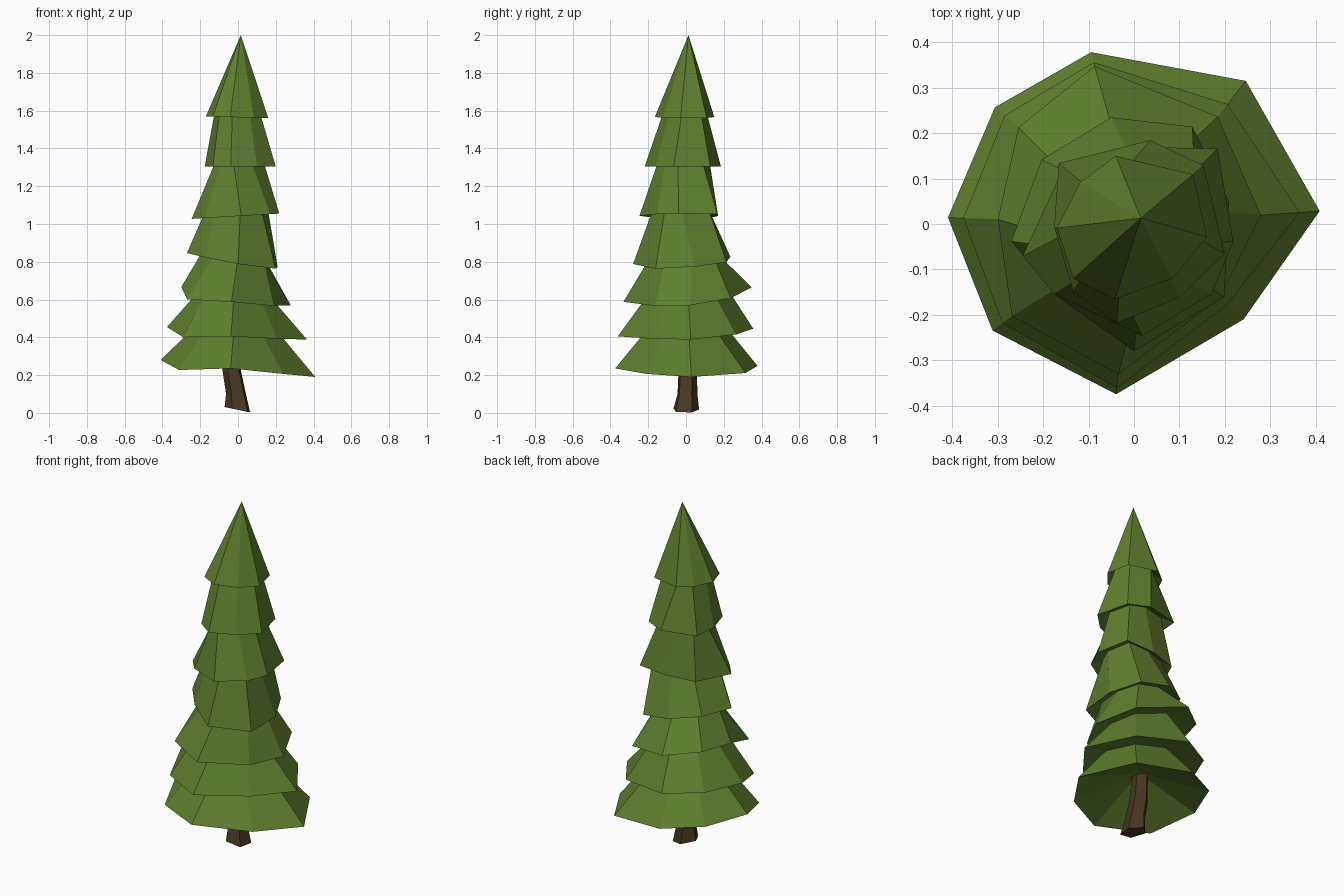
import bpy, bmesh, math

if "Cube" in bpy.data.objects:
    bpy.data.objects.remove(bpy.data.objects["Cube"])

def material(name, col):
    m = bpy.data.materials.new(name)
    m.diffuse_color = (*col, 1)
    m.use_nodes = True
    m.node_tree.nodes["Principled BSDF"].inputs["Base Color"].default_value = m.diffuse_color
    return m

def make_object(name, bm, mat):
    bmesh.ops.recalc_face_normals(bm, faces=bm.faces)
    me = bpy.data.meshes.new(name)
    bm.to_mesh(me)
    bm.free()
    me.materials.append(mat)
    ob = bpy.data.objects.new(name, me)
    bpy.context.collection.objects.link(ob)
    return ob

def bridge(bm, a, b):
    n = len(a)
    for i in range(n):
        bm.faces.new((a[i], a[(i + 1) % n], b[(i + 1) % n], b[i]))

green = material("needle green", (0.112, 0.213, 0.027))
brown = material("bark brown", (0.068, 0.039, 0.016))

# Rim directions: the lower tiers share one set, the upper ones are twisted
LOW = [4, 52, 104, 140, 178, 217, 264, 319]
MID = [13, 59, 102, 145, 188, 223, 270, 321]
# Branch tiers, top to bottom: height, tilt in x and y, inner ratio, front-left droop, angles, radii
TIERS = [
    (1.565, -.03, 0.00, 0.72, 0, [-10, 40, 105, 142, 183, 222, 256, 305],
     [.163, .17, .155, .15, .17, .18, .17, .147]),
    (1.305, 0.00, 0.00, 0.67, 0, [-18, 40, 79, 141, 182, 228, 260, 302],
     [.21, .20, .188, .213, .176, .20, .222, .19]),
    (1.042, 0.06, 0.00, 0.72, 0, [-10, 42, 88, 140, 196, 221, 274, 318],
     [.222, .248, .17, .20, .255, .234, .247, .23]),
    (0.805, -.16, 0.06, 0.68, 0, MID, [.215, .25, .24, .248, .273, .233, .28, .256]),
    (0.615, -.17, 0.10, 0.60, .04, LOW, [.28, .30, .358, .332, .30, .337, .333, .25]),
    (0.42, -.09, 0.05, 0.57, .035, LOW, [.366, .335, .367, .372, .376, .363, .363, .272]),
    (0.235, -.11, 0.01, 0.16, .04, LOW, [.41, .40, .39, .40, .41, .39, .377, .32]),
]

bm = bmesh.new()
previous = None
for k, (z, tx, ty, ratio, droop, angles, radii) in enumerate(TIERS):
    rim, inner = [], []
    last = k == len(TIERS) - 1
    for i, (ang, r) in enumerate(zip(angles, radii)):
        t = math.radians(ang)
        x, y = r * math.cos(t), r * math.sin(t)
        low = droop if i == 5 else 0
        rim.append(bm.verts.new((x, y, z + tx * x + ty * y - low)))
        # underside ring, also the top of the next tier
        xi, yi = x * ratio, y * ratio
        lift = 0.13 if last else 0.03
        inner.append(bm.verts.new((xi - (0.03 if last else 0), yi, z + tx * xi + ty * yi + lift)))
    if previous is None:
        tip = bm.verts.new((0.015, 0.013, 2.0))
        for i in range(8):
            bm.faces.new((rim[i], rim[(i + 1) % 8], tip))
    else:
        bridge(bm, previous, rim)
    bridge(bm, rim, inner)
    previous = inner
bm.faces.new(previous)
make_object("foliage", bm, green)

# Trunk: leaning five-sided post with a flared, slanted foot
bm = bmesh.new()
previous = None
for z, cx, cy, r, slant in [(0.016, 0, -.002, .072, -.21),
                            (0.10, -.008, .005, .056, 0),
                            (0.22, -.03, .007, .052, 0),
                            (0.38, -.04, .007, .045, 0)]:
    ring = []
    for i in range(5):
        t = math.radians(-45 + 72 * i)
        x, y = r * math.cos(t), r * math.sin(t)
        ring.append(bm.verts.new((cx + x, cy + y, z + slant * x)))
    if previous:
        bridge(bm, previous, ring)
    else:
        bm.faces.new(ring)
    previous = ring
bm.faces.new(previous)
make_object("trunk", bm, brown)
